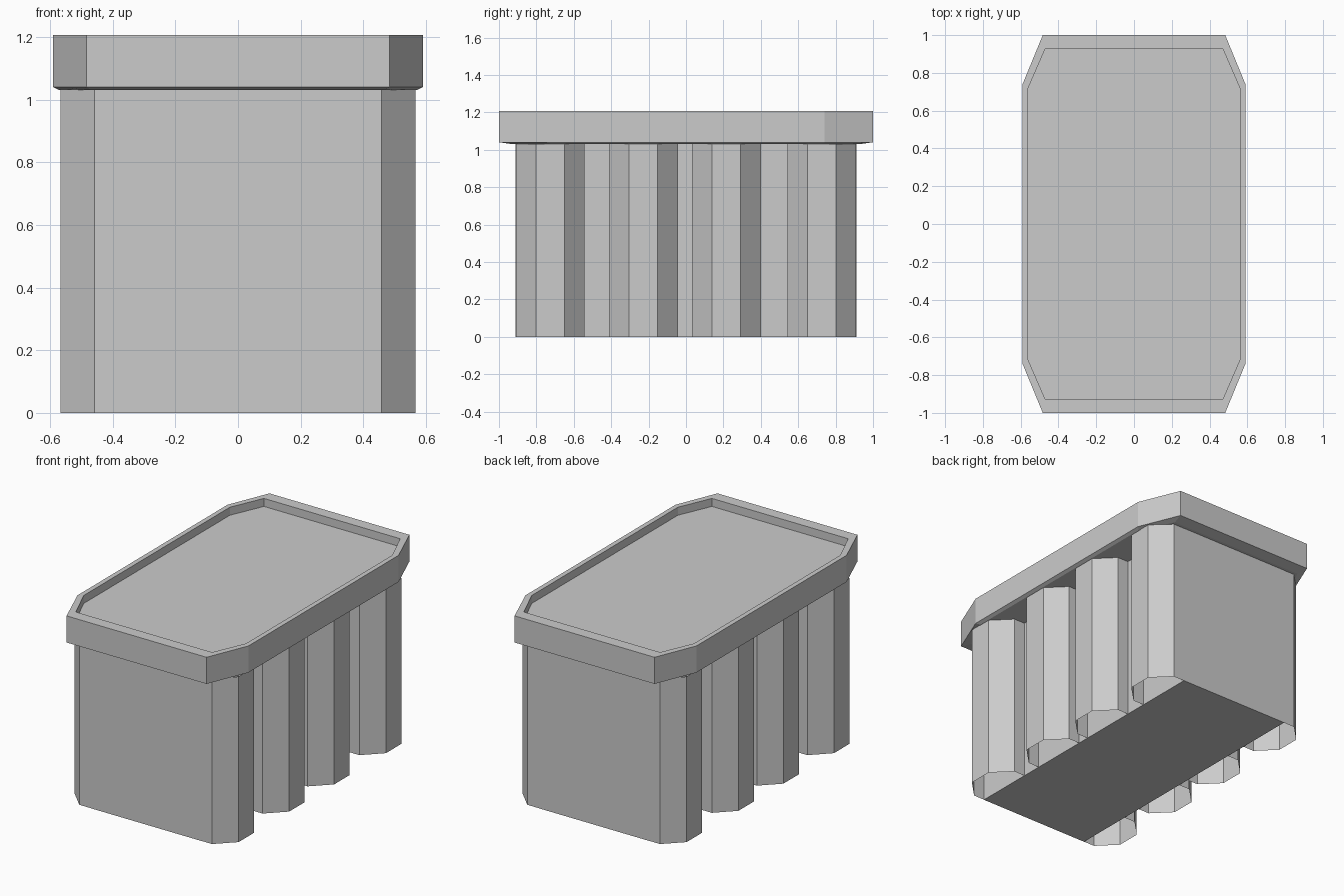
import bpy, bmesh
from math import pi, cos

if "Cube" in bpy.data.objects:
    bpy.data.objects.remove(bpy.data.objects["Cube"])


def finish(bm, name):
    bmesh.ops.recalc_face_normals(bm, faces=bm.faces)
    mesh = bpy.data.meshes.new(name)
    bm.to_mesh(mesh)
    bm.free()
    obj = bpy.data.objects.new(name, mesh)
    bpy.context.collection.objects.link(obj)
    return obj


def ring(bm, hx, hy, cx, cy, z):
    # rectangle with cut corners: half sizes (hx, hy), corner points at cx and cy
    pts = [(cx, -hy), (hx, -cy), (hx, cy), (cx, hy),
           (-cx, hy), (-hx, cy), (-hx, -cy), (-cx, -hy)]
    return [bm.verts.new((x, y, z)) for x, y in pts]


# Lid: slightly sloped underside, straight rim, shallow recessed top
bm = bmesh.new()
outer, inner, under = (0.59, 1.0, 0.483, 0.74), (0.56, 0.927, 0.47, 0.72), (0.57, 0.93, 0.468, 0.72)
rings = [ring(bm, *size, z) for size, z in
         [(under, 1.03), (outer, 1.04), (outer, 1.206), (inner, 1.206), (inner, 1.156)]]
for a, b in zip(rings, rings[1:]):
    for i in range(8):
        j = (i + 1) % 8
        bm.faces.new((a[i], a[j], b[j], b[i]))
bm.faces.new(rings[0])
bm.faces.new(rings[-1])
finish(bm, "lid")

# Central box body
bm = bmesh.new()
bmesh.ops.create_cube(bm, size=1)
for v in bm.verts:
    v.co.x *= 0.765
    v.co.y *= 1.822
    v.co.z = (v.co.z + 0.5) * 1.032
finish(bm, "body_box")

# Octagonal side columns, open at the bottom
apothem = 0.184
for side, label in ((-1, "left"), (1, "right")):
    for n, y in enumerate((-0.726, -0.228, 0.216, 0.726)):
        bm = bmesh.new()
        r = apothem / cos(pi / 8)
        bmesh.ops.create_cone(bm, cap_ends=False, segments=8,
                              radius1=r, radius2=r, depth=1.032)
        # turn so that flat sides face the axes
        if max(v.co.x for v in bm.verts) > apothem + 0.005:
            from mathutils import Matrix
            bmesh.ops.rotate(bm, verts=bm.verts, cent=(0, 0, 0),
                             matrix=Matrix.Rotation(pi / 8, 3, 'Z'))
        bmesh.ops.translate(bm, verts=bm.verts, vec=(side * 0.382, y, 0.516))
        finish(bm, f"column_{label}_{n + 1}")
